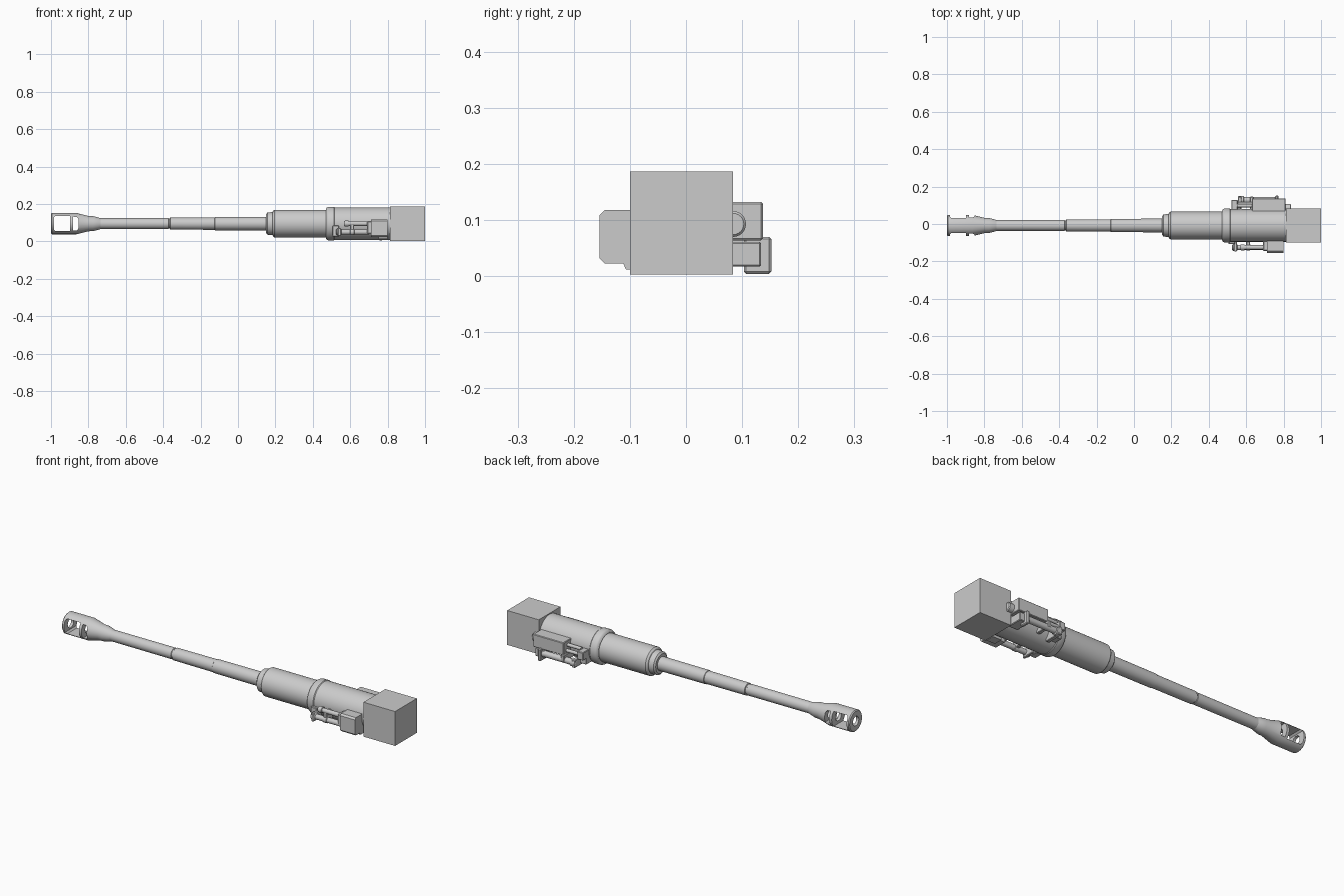
import bpy, bmesh, math
from mathutils import Vector, Matrix

if "Cube" in bpy.data.objects:
    bpy.data.objects.remove(bpy.data.objects["Cube"])

AY, AZ = -0.008, 0.095   # barrel axis


def finish(name, bm, smooth=True):
    bmesh.ops.recalc_face_normals(bm, faces=bm.faces)
    me = bpy.data.meshes.new(name)
    bm.to_mesh(me)
    bm.free()
    ob = bpy.data.objects.new(name, me)
    bpy.context.collection.objects.link(ob)
    if smooth:
        bpy.ops.object.select_all(action='DESELECT')
        ob.select_set(True)
        bpy.context.view_layer.objects.active = ob
        bpy.ops.object.shade_smooth_by_angle(angle=math.radians(30))
    return ob


def lathe(name, profile, y=AY, z=AZ, n=40):
    """Closed solid of revolution about an x-parallel axis; profile = (x, radius)."""
    bm = bmesh.new()
    rings = [[bm.verts.new((x, y + r * math.cos(2 * math.pi * i / n),
                            z + r * math.sin(2 * math.pi * i / n))) for i in range(n)]
             for x, r in profile]
    for a, b in zip(rings, rings[1:]):
        for i in range(n):
            j = (i + 1) % n
            bm.faces.new((a[i], a[j], b[j], b[i]))
    bm.faces.new(rings[0])
    bm.faces.new(rings[-1])
    return finish(name, bm)


def box(name, x, y, z, bevel=0.0, segs=1):
    """Box from (min, max) ranges."""
    bm = bmesh.new()
    size = (x[1] - x[0], y[1] - y[0], z[1] - z[0])
    mid = Vector((sum(x) / 2, sum(y) / 2, sum(z) / 2))
    bmesh.ops.create_cube(bm, size=1, matrix=Matrix.Translation(mid) @ Matrix.Diagonal((*size, 1)))
    if bevel:
        bmesh.ops.bevel(bm, geom=bm.edges[:], offset=bevel, segments=segs, affect='EDGES')
    return finish(name, bm, False)


def prism(name, pts, x0, x1):
    """Extrude a (y, z) outline along x."""
    bm = bmesh.new()
    f = bm.faces.new([bm.verts.new((x0, y, z)) for y, z in pts])
    ext = bmesh.ops.extrude_face_region(bm, geom=[f])
    bmesh.ops.translate(bm, vec=(x1 - x0, 0, 0),
                        verts=[v for v in ext['geom'] if isinstance(v, bmesh.types.BMVert)])
    return finish(name, bm, False)


def window(name, outline):
    """Cutter passing sideways through the brake; outline = (x, dz)."""
    bm = bmesh.new()
    f = bm.faces.new([bm.verts.new((x, AY - 0.1, AZ + z)) for x, z in outline])
    ext = bmesh.ops.extrude_face_region(bm, geom=[f])
    bmesh.ops.translate(bm, vec=(0, 0.2, 0),
                        verts=[v for v in ext['geom'] if isinstance(v, bmesh.types.BMVert)])
    return finish(name, bm, False)


# Muzzle brake with two side windows and a bore
brake = lathe("muzzle_brake", [(-1, 0.052), (-0.995, 0.057), (-0.865, 0.057), (-0.80, 0.041),
                               (-0.775, 0.040), (-0.75, 0.034), (-0.735, 0.029)])
cutters = [
    window("front_window_cutter", [(-0.985, -0.032), (-0.977, -0.04), (-0.897, -0.04),
                                   (-0.897, 0.04), (-0.977, 0.04), (-0.985, 0.032)]),
    window("rear_window_cutter", [(-0.882, -0.037), (-0.862, -0.036), (-0.853, -0.026),
                                  (-0.853, 0.026), (-0.862, 0.036), (-0.882, 0.037)]),
    lathe("bore_cutter", [(-1.1, 0.025), (-0.78, 0.025)]),
]
for c in cutters:
    m = brake.modifiers.new("cut", 'BOOLEAN')
    m.operation, m.object, m.solver = 'DIFFERENCE', c, 'EXACT'
    c.hide_render = True
bpy.context.view_layer.update()
cut = bpy.data.meshes.new_from_object(brake.evaluated_get(bpy.context.evaluated_depsgraph_get()))
brake.modifiers.clear()
brake.data = cut
for c in cutters:
    bpy.data.objects.remove(c)

# Stepped barrel tube
lathe("barrel", [(-0.74, 0.029), (-0.372, 0.0295), (-0.37, 0.027), (-0.364, 0.027),
                 (-0.362, 0.032), (-0.125, 0.033), (-0.123, 0.0355), (0.16, 0.0365)])
# Recoil jacket, collar and cradle body
lathe("recoil_jacket", [(0.15, 0.05), (0.157, 0.059), (0.185, 0.062), (0.187, 0.068),
                        (0.195, 0.074), (0.48, 0.074)])
lathe("jacket_collar", [(0.47, 0.078), (0.475, 0.086), (0.482, 0.09), (0.512, 0.09), (0.52, 0.084)])
lathe("cradle_body", [(0.51, 0.087), (0.815, 0.087)])
# Breech block
box("breech_block", (0.813, 1.0), (-0.1, 0.084), (0.003, 0.187))

# Near side: chamfered box with two rods and front bracket
c = 0.009
prism("left_housing", [(-0.08, 0.023), (-0.154 + c, 0.023), (-0.154, 0.023 + c),
                       (-0.154, 0.118 - c), (-0.154 + c, 0.118), (-0.08, 0.118)], 0.712, 0.80)
box("left_housing_step", (0.69, 0.715), (-0.144, -0.085), (0.042, 0.108), 0.004)
prism("left_lower_plate", [(-0.06, 0.012), (-0.107, 0.012), (-0.112, 0.023), (-0.06, 0.03)], 0.75, 0.80)
lathe("left_upper_rod", [(0.567, 0.013), (0.572, 0.016), (0.59, 0.016), (0.592, 0.012), (0.70, 0.012)],
      -0.125, 0.095, 20)
lathe("left_lower_rod", [(0.525, 0.013), (0.53, 0.019), (0.55, 0.019), (0.553, 0.014),
                         (0.60, 0.014), (0.602, 0.017), (0.62, 0.017), (0.622, 0.014), (0.70, 0.014)],
      -0.125, 0.05, 20)
box("left_front_bracket", (0.505, 0.54), (-0.108, -0.06), (0.025, 0.085), 0.003)
box("left_rod_clamp", (0.535, 0.55), (-0.147, -0.075), (0.028, 0.072), 0.003)
box("left_rod_link", (0.60, 0.62), (-0.135, -0.08), (0.045, 0.095), 0.003)

# Far side: large box, small box, long cylinder with brackets
box("right_housing", (0.63, 0.81), (0.06, 0.137), (0.064, 0.132), 0.003)
box("right_lower_housing", (0.745, 0.80), (0.05, 0.134), (0.017, 0.061), 0.003)
box("right_rear_plate", (0.755, 0.772), (0.103, 0.152), (0.004, 0.07), 0.004)
lathe("right_cylinder", [(0.555, 0.015), (0.558, 0.021), (0.585, 0.021), (0.588, 0.016),
                         (0.76, 0.016)], 0.128, 0.04, 24)
box("right_front_bracket", (0.555, 0.575), (0.05, 0.146), (0.02, 0.062), 0.003)
box("right_block", (0.52, 0.555), (0.06, 0.128), (0.062, 0.105), 0.003)
box("right_block_mount", (0.52, 0.57), (0.055, 0.10), (0.03, 0.085), 0.003)
for i, z in enumerate((0.082, 0.108)):
    lathe(f"right_link_rod_{i + 1}", [(0.55, 0.009), (0.635, 0.009)], 0.108 - 0.01 * i, z, 16)
box("right_cylinder_strap", (0.62, 0.64), (0.06, 0.146), (0.035, 0.07), 0.003)
lathe("breech_pivot", [(0.80, 0.023), (0.836, 0.023), (0.84, 0.019)], 0.084, 0.093, 24)
